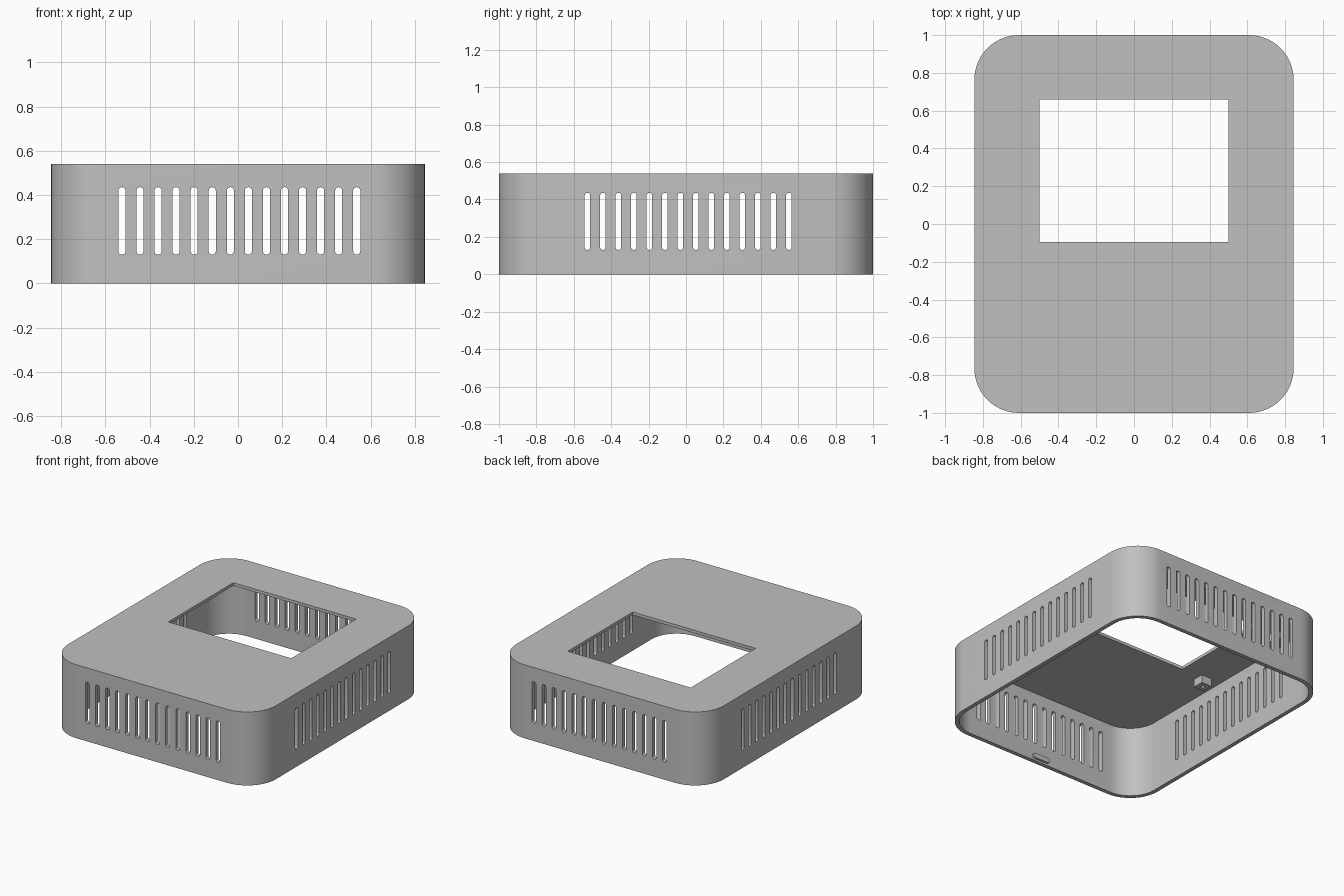
import bpy, bmesh, math
from mathutils import Matrix, Vector

cube = bpy.data.objects.get("Cube")
if cube:
    bpy.data.objects.remove(cube, do_unlink=True)

# Overall sizes
W, D, H = 1.69, 2.0, 0.54
WALL, TOP, RADIUS = 0.03, 0.022, 0.235

grey = bpy.data.materials.new("grey plastic")
grey.use_nodes = True
colour = (0.53, 0.53, 0.53, 1)
grey.diffuse_color = colour
grey.node_tree.nodes["Principled BSDF"].inputs["Base Color"].default_value = colour


def rounded_rect(w, h, r, steps):
    """Outline of a rectangle with round corners, counter-clockwise."""
    pts = []
    for i, (sx, sy) in enumerate([(1, 1), (-1, 1), (-1, -1), (1, -1)]):
        for k in range(steps + 1):
            a = math.pi / 2 * (i + k / steps)
            pts.append((sx * (w / 2 - r) + r * math.cos(a),
                        sy * (h / 2 - r) + r * math.sin(a)))
    return pts


def add_prism(bm, outline, z0, z1, matrix=Matrix()):
    """Extrude an outline from z0 to z1 and place it with a matrix."""
    verts = [bm.verts.new((x, y, z0)) for x, y in outline]
    base = bm.faces.new(verts)
    res = bmesh.ops.extrude_face_region(bm, geom=[base])
    new = [v for v in res["geom"] if isinstance(v, bmesh.types.BMVert)]
    bmesh.ops.translate(bm, verts=new, vec=(0, 0, z1 - z0))
    bmesh.ops.transform(bm, matrix=matrix, verts=verts + new)


def make_object(name, bm):
    bmesh.ops.remove_doubles(bm, verts=bm.verts, dist=1e-5)
    bmesh.ops.recalc_face_normals(bm, faces=bm.faces)
    mesh = bpy.data.meshes.new(name)
    bm.to_mesh(mesh)
    bm.free()
    mesh.materials.append(grey)
    obj = bpy.data.objects.new(name, mesh)
    bpy.context.collection.objects.link(obj)
    return obj


def prism(name, outline, z0, z1, matrix=Matrix()):
    bm = bmesh.new()
    add_prism(bm, outline, z0, z1, matrix)
    return make_object(name, bm)


def activate(obj):
    bpy.ops.object.select_all(action="DESELECT")
    obj.select_set(True)
    bpy.context.view_layer.objects.active = obj


def cut(obj, cutter):
    cutter.hide_render = True
    activate(obj)
    mod = obj.modifiers.new("cut", "BOOLEAN")
    mod.operation, mod.solver, mod.object = "DIFFERENCE", "EXACT", cutter
    bpy.ops.object.modifier_apply(modifier=mod.name)
    bpy.data.objects.remove(cutter, do_unlink=True)


def smooth(obj):
    activate(obj)
    bpy.ops.object.shade_smooth_by_angle(angle=math.radians(30))


def slot_row(name, first, last, width, turn):
    """Fourteen upright rounded slots running right through the case."""
    bm = bmesh.new()
    slot = rounded_rect(width, 0.305, width / 2 - 0.0005, 5)
    upright = Matrix.Rotation(math.pi / 2, 4, "X")
    for i in range(14):
        pos = first + (last - first) * i / 13
        place = turn @ Matrix.Translation((pos, 0, 0.283)) @ upright
        add_prism(bm, slot, -1.2, 1.2, place)
    return make_object(name, bm)


# Case: open-bottomed shell
case = prism("case_shell", rounded_rect(W, D, RADIUS, 14), 0, H)
inner = rounded_rect(W - 2 * WALL, D - 2 * WALL, RADIUS - WALL, 14)
cut(case, prism("cavity", inner, -0.1, H - TOP))

# Screen window in the top
window = rounded_rect(1.0, 0.755, 0.004, 2)
cut(case, prism("window", window, H - 0.1, H + 0.1,
                Matrix.Translation((0, 0.282, 0))))

# Vent slots on all four walls
cut(case, slot_row("front_back_slots", -0.525, 0.537, 0.032, Matrix()))
cut(case, slot_row("side_slots", -0.527, 0.55, 0.03,
                   Matrix.Rotation(math.pi / 2, 4, "Z")))
smooth(case)

# Screw posts under the top, around the window
for x, side in ((-0.69, "right"), (0.69, "left")):
    for y, end in ((-0.11, "front"), (0.67, "back")):
        place = Matrix.Translation((x, y, 0))
        square = rounded_rect(0.085, 0.085, 0.001, 1)
        post = prism(f"{end}_{side}_post", square, 0.46, H - 0.01, place)
        cut(post, prism("pilot_hole", rounded_rect(0.028, 0.028, 0.0139, 3),
                        0.4, 0.51, place))
        smooth(post)

# Snap ridges inside the front and back walls, near the rim
for sign, end in ((-1, "front"), (1, "back")):
    place = (Matrix.Translation((0, sign * (D / 2 - WALL), 0.032))
             @ Matrix.Rotation(math.pi / 2, 4, "X"))
    ridge = prism(f"{end}_snap_ridge", rounded_rect(0.14, 0.036, 0.0175, 5),
                  -0.015, 0.015, place)
    smooth(ridge)
